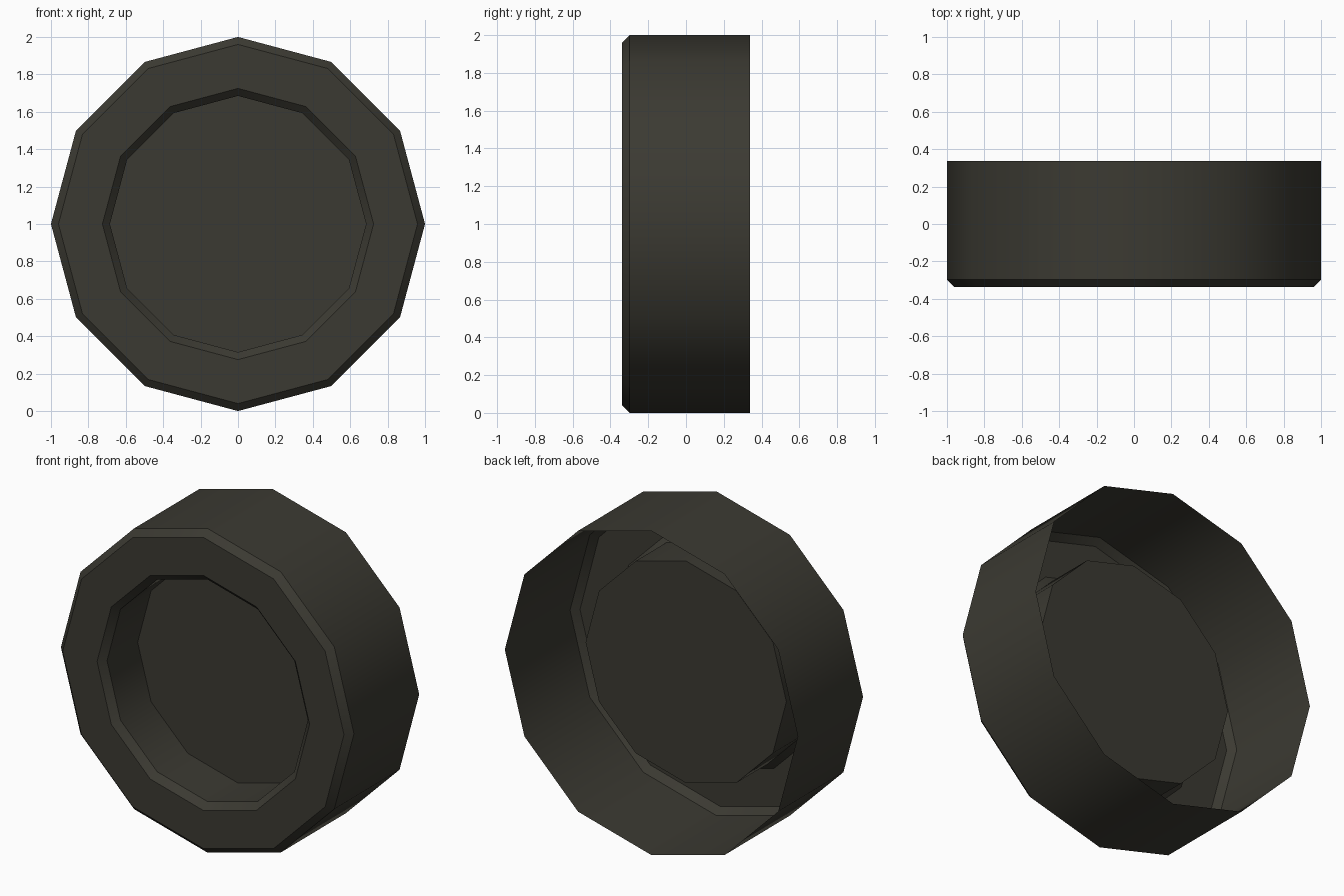
import bpy, bmesh, math

if "Cube" in bpy.data.objects:
    bpy.data.objects.remove(bpy.data.objects["Cube"])

SIDES = 12
# (radius, y) profile from open back rim, round the front lip, into the recess
PROFILE = [(1.0, 0.338), (1.0, -0.298), (0.96, -0.338), (0.725, -0.338),
           (0.685, -0.298), (0.685, 0.0)]

rubber = bpy.data.materials.new("dark grey rubber")
rubber.diffuse_color = (0.044, 0.042, 0.032, 1)
rubber.use_nodes = True
rubber.node_tree.nodes["Principled BSDF"].inputs["Base Color"].default_value = rubber.diffuse_color

# Twelve-sided shell, open at the back
bm = bmesh.new()
rings = []
for r, y in PROFILE:
    rings.append([bm.verts.new((r * math.cos(math.tau * i / SIDES), y,
                                1 + r * math.sin(math.tau * i / SIDES)))
                  for i in range(SIDES)])
for a, b in zip(rings, rings[1:]):
    for i in range(SIDES):
        j = (i + 1) % SIDES
        bm.faces.new((a[i], a[j], b[j], b[i]))
# Recessed hub disc
bm.faces.new(rings[-1])
bmesh.ops.recalc_face_normals(bm, faces=bm.faces)
# Make the outer wall point outwards
bm.faces.ensure_lookup_table()
f = bm.faces[0]
c = f.calc_center_median()
if f.normal.x * c.x + f.normal.z * (c.z - 1) < 0:
    bmesh.ops.reverse_faces(bm, faces=bm.faces)

mesh = bpy.data.meshes.new("wheel")
bm.to_mesh(mesh)
bm.free()
mesh.materials.append(rubber)
wheel = bpy.data.objects.new("wheel", mesh)
bpy.context.collection.objects.link(wheel)

# Smooth around the tread, sharp at the chamfers
bpy.context.view_layer.objects.active = wheel
wheel.select_set(True)
bpy.ops.object.shade_smooth_by_angle(angle=math.radians(35))
